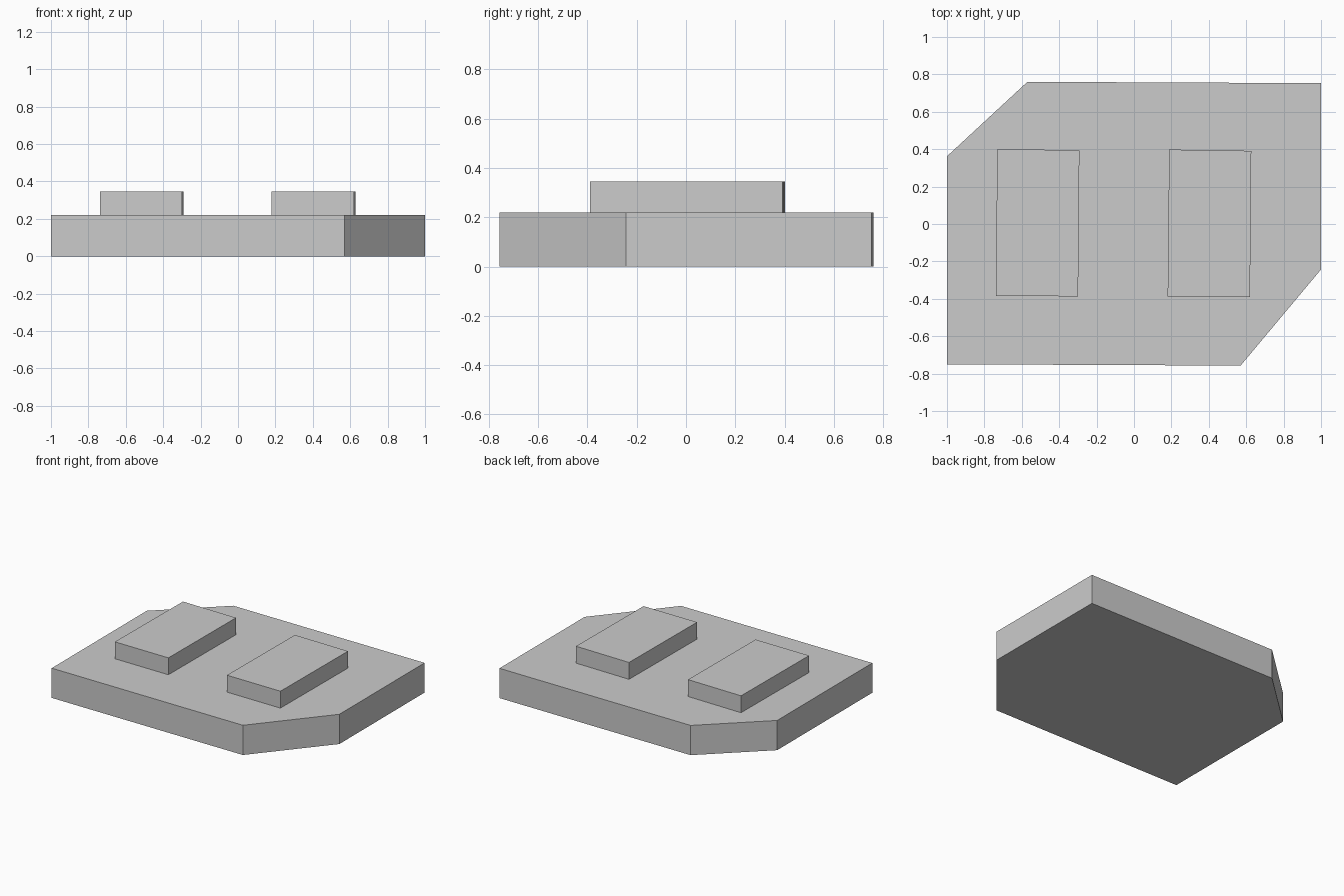
import bpy
import bmesh

cube = bpy.data.objects.get("Cube")
if cube:
    bpy.data.objects.remove(cube, do_unlink=True)

# Single plain grey for the whole model
GREY = (0.6, 0.6, 0.6, 1.0)
grey = bpy.data.materials.new("plain_grey")
grey.use_nodes = True
grey.diffuse_color = GREY
grey.node_tree.nodes["Principled BSDF"].inputs["Base Color"].default_value = GREY


def prism(name, outline, bottom, top):
    """Extrude a counter-clockwise outline straight up into a closed block."""
    bm = bmesh.new()
    face = bm.faces.new([bm.verts.new((x, y, bottom)) for x, y in outline])
    result = bmesh.ops.extrude_face_region(bm, geom=[face], use_keep_orig=True)
    raised = [v for v in result["geom"] if isinstance(v, bmesh.types.BMVert)]
    bmesh.ops.translate(bm, verts=raised, vec=(0, 0, top - bottom))
    bmesh.ops.recalc_face_normals(bm, faces=bm.faces)
    mesh = bpy.data.meshes.new(name)
    bm.to_mesh(mesh)
    bm.free()
    mesh.materials.append(grey)
    obj = bpy.data.objects.new(name, mesh)
    bpy.context.collection.objects.link(obj)
    return obj


BASE_TOP = 0.22
PAD_TOP = 0.345

# Base slab with two opposite corners cut off
prism("base_slab", [(-1, -0.75), (0.57, -0.757), (1, -0.243),
                    (1, 0.753), (-0.57, 0.76), (-1, 0.362)], 0, BASE_TOP)

# Two raised blocks, each very slightly skewed
pad = [(-0.222, -0.387), (0.218, -0.39), (0.225, 0.391), (-0.214, 0.398)]
for name, cx, cy in (("right_block", -0.517, 0.003), ("left_block", 0.402, 0)):
    prism(name, [(x + cx, y + cy) for x, y in pad], BASE_TOP, PAD_TOP)
